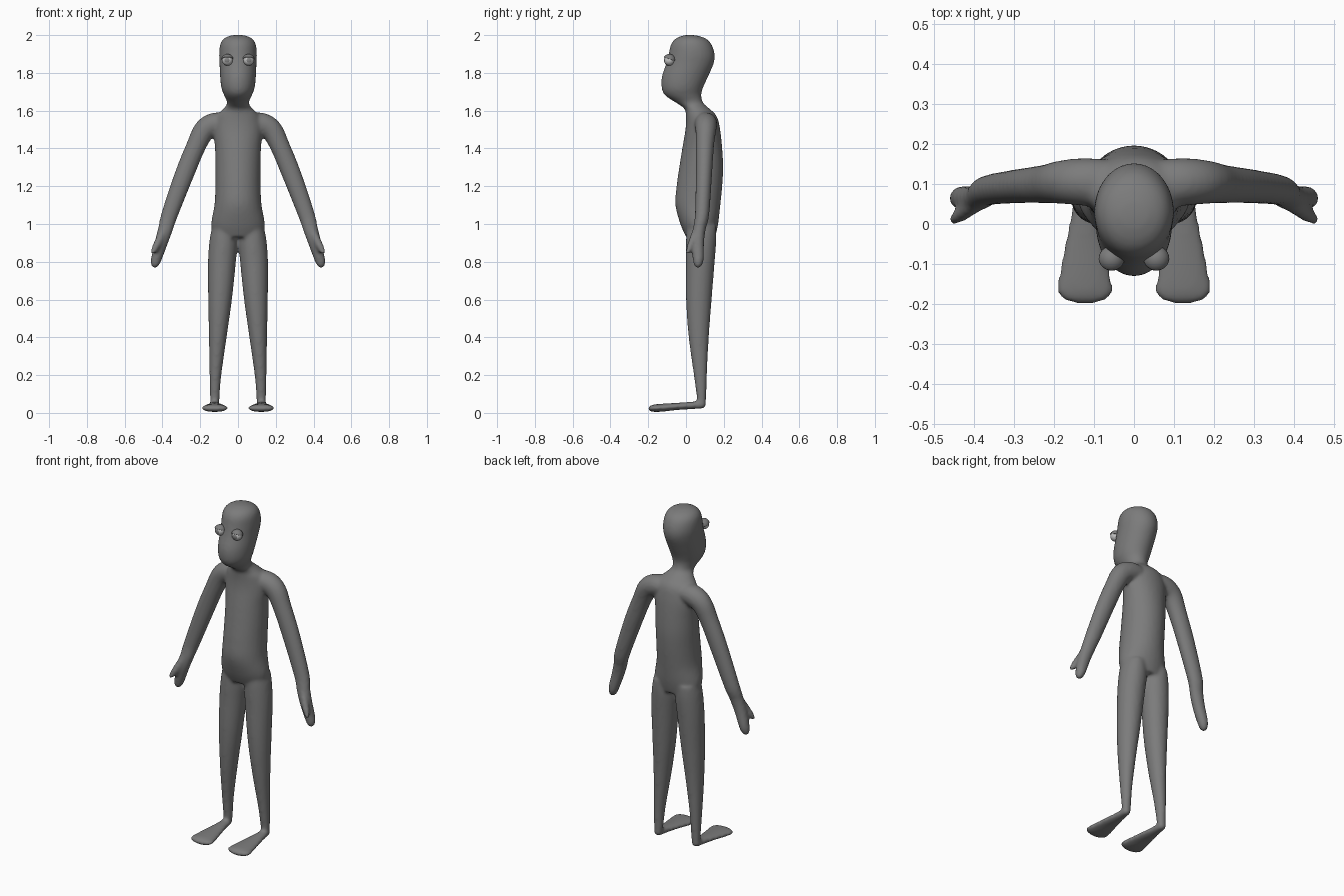
import bpy, bmesh, math
from mathutils import Vector

if "Cube" in bpy.data.objects:
    bpy.data.objects.remove(bpy.data.objects["Cube"])


def material(name, v):
    m = bpy.data.materials.new(name)
    m.diffuse_color = (v, v, v, 1)
    m.use_nodes = True
    m.node_tree.nodes["Principled BSDF"].inputs["Base Color"].default_value = m.diffuse_color
    return m


SKIN = material("dark grey skin", 0.2)
WHITE = material("pale grey eye", 0.55)
IRIS = material("mid grey iris", 0.22)


def catmull(a, b, c, d, t):
    return tuple(0.5 * (2 * q + (r - p) * t + (2 * p - 5 * q + 4 * r - s) * t * t
                        + (3 * q - p - 3 * r + s) * t ** 3) for p, q, r, s in zip(a, b, c, d))


def loft(bm, rows, v, u=None, side=1, steps=5, n=28):
    """Closed tube through rows of (x, y, z, radius along u, radius along v)."""
    pts, last = [], len(rows) - 1
    for i in range(last):
        quad = [rows[min(max(k, 0), last)] for k in range(i - 1, i + 3)]
        pts += [catmull(*quad, s / steps) for s in range(steps)]
    pts.append(rows[-1])
    v, rings = Vector(v), []
    for i, p in enumerate(pts):
        if u is None:  # ring square to the path
            t = Vector(pts[min(i + 1, len(pts) - 1)][:3]) - Vector(pts[max(i - 1, 0)][:3])
            axis = v.cross(t).normalized()
        else:
            axis = Vector(u)
        ring = []
        for k in range(n):
            a = 2 * math.pi * k / n
            co = Vector(p[:3]) + axis * (max(p[3], .003) * math.cos(a)) + v * (max(p[4], .003) * math.sin(a))
            ring.append(bm.verts.new((co.x * side, co.y, co.z)))
        rings.append(ring)
    faces = [bm.faces.new(rings[0]), bm.faces.new(rings[-1])]
    for r, s in zip(rings, rings[1:]):
        faces += [bm.faces.new((r[k], r[(k + 1) % n], s[(k + 1) % n], s[k])) for k in range(n)]
    bmesh.ops.recalc_face_normals(bm, faces=faces)


def make_object(name, bm, mats):
    me = bpy.data.meshes.new(name)
    bm.to_mesh(me)
    bm.free()
    for m in mats:
        me.materials.append(m)
    me.polygons.foreach_set("use_smooth", [True] * len(me.polygons))
    ob = bpy.data.objects.new(name, me)
    bpy.context.collection.objects.link(ob)
    return ob


# torso and head: z, half width, front y, back y
TRUNK = [(.93, .13, .0, .155), (1.0, .142, -.03, .17), (1.1, .125, -.056, .182),
         (1.2, .12, -.05, .192), (1.3, .12, -.036, .197), (1.4, .122, -.02, .192),
         (1.5, .13, -.003, .181), (1.57, .115, .0, .163), (1.61, .078, -.008, .125),
         (1.64, .058, -.05, .092), (1.68, .073, -.11, .081), (1.72, .088, -.129, .09),
         (1.78, .095, -.128, .117), (1.85, .098, -.105, .147), (1.9, .1, -.092, .152),
         (1.95, .095, -.08, .136), (1.98, .077, -.057, .108), (1.996, .045, -.022, .066),
         (2.001, .012, .01, .03)]
# leg: z, inner x, outer x, front y, back y
LEG = [(.99, .02, .135, .005, .16), (.92, .002, .15, .0, .161), (.8, .011, .159, .0, .152),
       (.6, .032, .158, .0, .136), (.4, .06, .154, .014, .121), (.2, .088, .151, .041, .111),
       (.06, .099, .148, .06, .106), (.03, .103, .145, .062, .098)]
# foot, arm and thumb: x, y, z, two radii
FOOT = [(.125, .106, .045, .012, .01), (.125, .088, .044, .024, .021), (.125, .04, .04, .03, .02),
        (.124, -.05, .034, .05, .019), (.123, -.12, .028, .064, .021), (.123, -.165, .025, .071, .02),
        (.123, -.186, .024, .06, .016), (.123, -.198, .023, .034, .008)]
ARM = [(.05, .10, 1.535, .05, .06), (.12, .105, 1.53, .06, .06), (.177, .105, 1.497, .058, .055),
       (.223, .10, 1.41, .052, .048), (.285, .095, 1.26, .051, .043), (.362, .085, 1.05, .044, .038),
       (.385, .07, .97, .039, .034), (.407, .063, .90, .035, .033), (.431, .065, .82, .029, .03),
       (.44, .064, .785, .022, .023), (.444, .063, .767, .01, .01)]
THUMB = [(.39, .055, .97, .02, .02), (.422, .032, .905, .021, .021),
         (.446, .015, .86, .016, .016), (.455, .007, .84, .007, .007)]

# whole body: overlapping lofts fused into one skin
bm = bmesh.new()
loft(bm, [(0, (f + b) / 2, z, w, (b - f) / 2) for z, w, f, b in TRUNK], (0, 1, 0), (1, 0, 0))
for side in (-1, 1):
    loft(bm, [((i + o) / 2, (f + b) / 2, z, (o - i) / 2, (b - f) / 2) for z, i, o, f, b in LEG],
         (0, 1, 0), (1, 0, 0), side)
    loft(bm, FOOT, (0, 0, 1), (1, 0, 0), side)
    loft(bm, ARM, (0, 1, 0), None, side)
    loft(bm, THUMB, (0, 1, 0), None, side)
body = make_object("body", bm, [SKIN])
remesh = body.modifiers.new("fuse", 'REMESH')
remesh.mode = 'VOXEL'
remesh.voxel_size = 0.009
remesh.use_smooth_shade = True
smooth = body.modifiers.new("soften", 'SMOOTH')
smooth.factor = 0.5
smooth.iterations = 8

# eyes: ball with iris facing forward, and an upper lid shell
for side, label in ((-1, "right"), (1, "left")):
    centre = Vector((.056 * side, -.088, 1.867))
    gaze = Vector((.1 * side, -1, 0)).normalized()
    bm = bmesh.new()
    bmesh.ops.create_uvsphere(bm, u_segments=24, v_segments=20, radius=.029)
    turn = Vector((0, 0, 1)).rotation_difference(gaze).to_matrix()
    bmesh.ops.transform(bm, matrix=turn.to_4x4(), verts=bm.verts)
    for f in bm.faces:
        f.material_index = int(f.calc_center_median().normalized().dot(gaze) > .87)
    make_object(label + "_eyeball", bm, [WHITE, IRIS]).location = centre

    bm = bmesh.new()
    bmesh.ops.create_uvsphere(bm, u_segments=24, v_segments=16, radius=.033)
    cut = Vector((0, .35, 1)).normalized()
    bmesh.ops.bisect_plane(bm, geom=bm.verts[:] + bm.edges[:] + bm.faces[:],
                           plane_co=cut * .006, plane_no=cut, clear_inner=True)
    lid = make_object(label + "_eyelid", bm, [SKIN])
    lid.location = centre
    lid.modifiers.new("thickness", 'SOLIDIFY').thickness = .003
